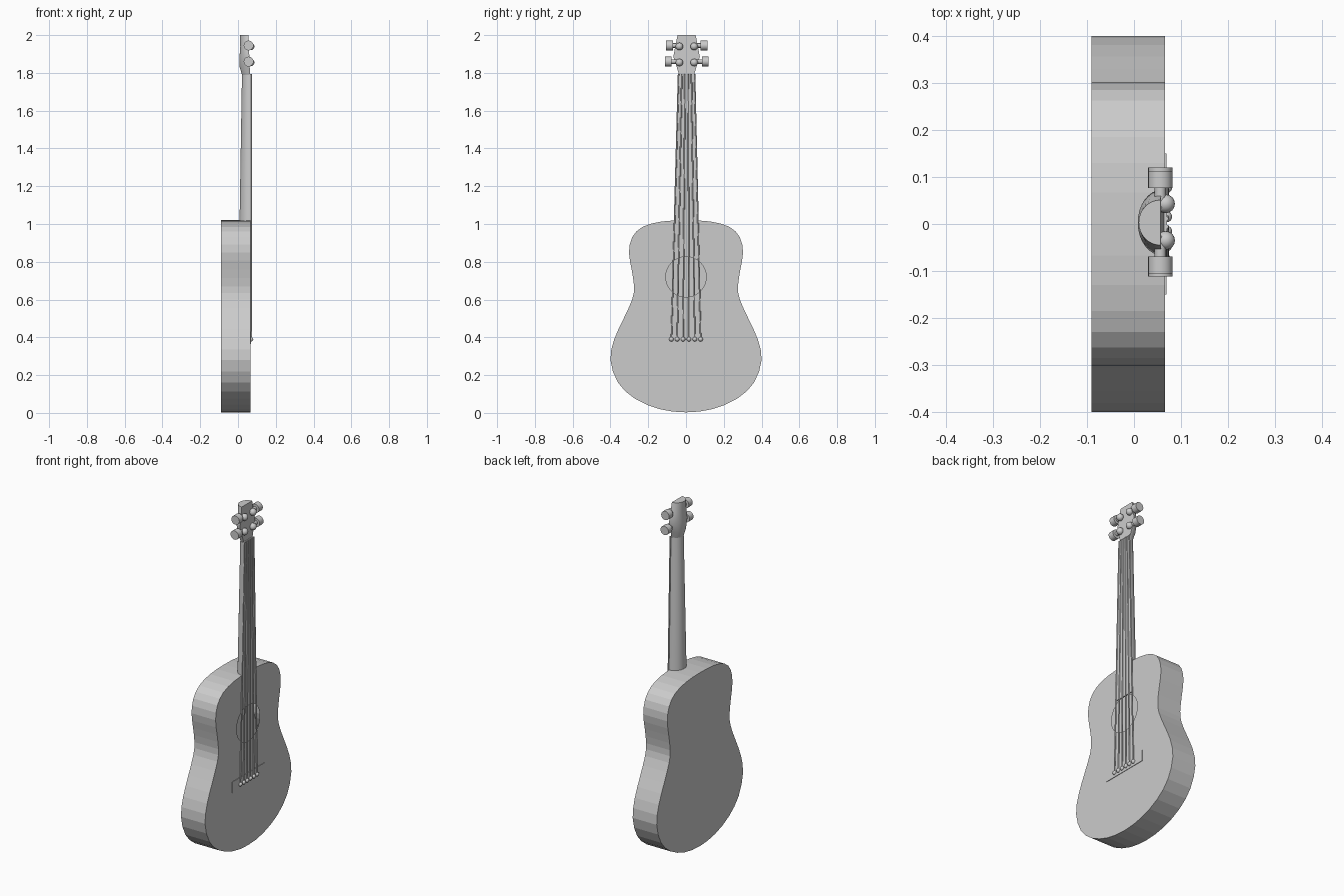
import bpy, bmesh, math
from mathutils import Vector, Matrix

if "Cube" in bpy.data.objects:
    bpy.data.objects.remove(bpy.data.objects["Cube"])


def finish(name, bm, smooth=False):
    bmesh.ops.recalc_face_normals(bm, faces=bm.faces)
    for f in bm.faces:
        f.smooth = smooth and len(f.verts) <= 4
    me = bpy.data.meshes.new(name)
    bm.to_mesh(me)
    bm.free()
    ob = bpy.data.objects.new(name, me)
    bpy.context.collection.objects.link(ob)
    return ob


def loop_edges(bm, ring):
    return [bm.edges.new((ring[i], ring[(i + 1) % len(ring)])) for i in range(len(ring))]


def loft(name, rings):
    bm = bmesh.new()
    loops = [[bm.verts.new(p) for p in r] for r in rings]
    n = len(rings[0])
    for a, b in zip(loops, loops[1:]):
        for i in range(n):
            j = (i + 1) % n
            bm.faces.new((a[i], a[j], b[j], b[i]))
    bm.faces.new(loops[0])
    bm.faces.new(loops[-1])
    return finish(name, bm)


def rod(name, a, b, r, sides=16):
    a, b = Vector(a), Vector(b)
    d = b - a
    bm = bmesh.new()
    mat = Matrix.Translation((a + b) / 2) @ d.to_track_quat('Z', 'Y').to_matrix().to_4x4()
    bmesh.ops.create_cone(bm, cap_ends=True, segments=sides, radius1=r, radius2=r,
                          depth=d.length, matrix=mat)
    return finish(name, bm, sides > 8)


def ball(name, c, r):
    bm = bmesh.new()
    bmesh.ops.create_uvsphere(bm, u_segments=16, v_segments=10, radius=r,
                              matrix=Matrix.Translation(c))
    return finish(name, bm, True)


def box_ring(w, x0, x1, z, cy=0.0):
    return [(x0, cy - w, z), (x1, cy - w, z), (x1, cy + w, z), (x0, cy + w, z)]


# Body: smooth half outline mirrored, hollow with an open sound hole
half = [(0, 0.003), (0.14, 0.02), (0.27, 0.075), (0.36, 0.16), (0.40, 0.28),
        (0.38, 0.39), (0.33, 0.50), (0.285, 0.60), (0.275, 0.67), (0.288, 0.76),
        (0.302, 0.85), (0.285, 0.93), (0.23, 0.985), (0.13, 1.013), (0, 1.02)]
pts = [Vector(p) for p in half + [(-y, z) for y, z in half[-2:0:-1]]]
outline = []
for i in range(len(pts)):
    p0, p1, p2, p3 = (pts[(i + k) % len(pts)] for k in (-1, 0, 1, 2))
    outline += [p1, (9 * (p1 + p2) - p0 - p3) / 16]
bm = bmesh.new()
front = [bm.verts.new((0.066, p.x, p.y)) for p in outline]
back = [bm.verts.new((-0.09, p.x, p.y)) for p in outline]
hole = [bm.verts.new((0.066, 0.107 * math.cos(t), 0.72 + 0.107 * math.sin(t)))
        for t in (2 * math.pi * k / 32 for k in range(32))]
bmesh.ops.triangle_fill(bm, use_beauty=True,
                        edges=loop_edges(bm, front) + loop_edges(bm, hole))
bm.faces.new(back)
for i in range(len(front)):
    j = (i + 1) % len(front)
    bm.faces.new((front[i], front[j], back[j], back[i]))
finish("body", bm)


# Neck and headstock: D-shaped sections, flat towards the strings
def d_ring(z, w, xb, xf, cy=0.003):
    return [(xf - (xf - xb) * math.sin(math.pi * k / 16),
             cy - w * math.cos(math.pi * k / 16), z) for k in range(17)]


neck = loft("neck", [d_ring(1.0, 0.06, 0.008, 0.066), d_ring(1.79, 0.041, 0.021, 0.066)])
head = loft("headstock", [d_ring(1.79, 0.04, 0.021, 0.064), d_ring(1.83, 0.052, 0.009, 0.062),
                          d_ring(1.885, 0.07, 0.008, 0.06), d_ring(1.94, 0.06, 0.012, 0.058),
                          d_ring(2.0, 0.048, 0.01, 0.056)])
for ob in (neck, head):
    for f in ob.data.polygons:
        f.use_smooth = len(f.vertices) == 4 and f.normal.x < 0.5

# Fretboard and bridge
loft("fretboard", [box_ring(0.064, 0.062, 0.07, 0.825), box_ring(0.042, 0.062, 0.07, 1.795)])
loft("bridge", [box_ring(0.15, 0.06, 0.069, 0.365), box_ring(0.15, 0.06, 0.069, 0.43)])

# Strings with ball-shaped bridge pins
for i in range(6):
    t = i / 5 - 0.5
    rod(f"string_{i + 1}", (0.07, 0.155 * t, 0.39), (0.07, 0.003 + 0.085 * t, 1.795), 0.004, 8)
    ball(f"bridge_pin_{i + 1}", (0.069, 0.155 * t, 0.39), 0.012)

# Tuning pegs: post knob, shaft and two-step button on each side
CY = 0.004
for row, (z, inner) in enumerate(((1.86, 0.08), (1.945, 0.073))):
    for side, s in (("left", -1), ("right", 1)):
        tag = f"{side}_{row + 1}"
        ball(f"peg_post_{tag}", (0.067, CY + s * 0.039, z - 0.005), 0.02)
        rod(f"peg_shaft_{tag}", (0.056, CY + s * 0.03, z), (0.056, CY + s * (inner + 0.01), z), 0.012)
        rod(f"peg_button_{tag}", (0.056, CY + s * inner, z),
            (0.056, CY + s * (inner + 0.036), z), 0.026, 20)
